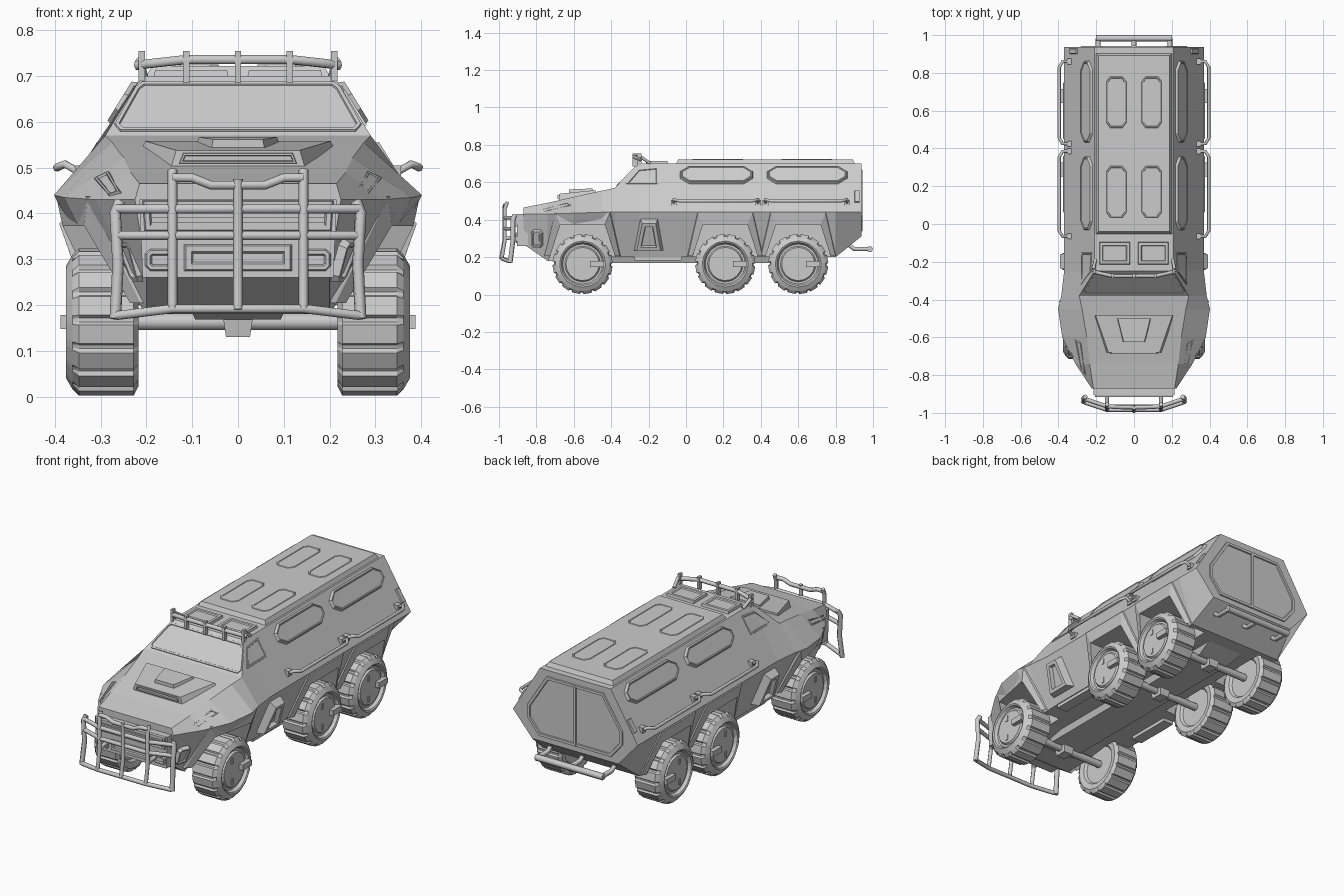
import bpy, bmesh, math
from mathutils import Vector

if "Cube" in bpy.data.objects:
    bpy.data.objects.remove(bpy.data.objects["Cube"])

def finish(bm, name, recalc=True):
    if recalc:
        bmesh.ops.recalc_face_normals(bm, faces=bm.faces[:])
    me = bpy.data.meshes.new(name)
    bm.to_mesh(me)
    bm.free()
    ob = bpy.data.objects.new(name, me)
    bpy.context.collection.objects.link(ob)
    return ob

def loft(bm, rings, closed=True, caps=True):
    rows = [[bm.verts.new(p) for p in r] for r in rings]
    n = len(rows[0])
    for a, b in zip(rows, rows[1:]):
        for i in range(n if closed else n - 1):
            j = (i + 1) % n
            bm.faces.new((a[i], a[j], b[j], b[i]))
    if caps:
        bm.faces.new(rows[0])
        bm.faces.new(rows[-1])

def box(name, c, s, taper=1.0):
    bm = bmesh.new()
    rings = []
    for k, t in ((-.5, taper), (.5, 1)):
        rings.append([(c[0] + i * s[0] * t / 2, c[1] + j * s[1] * t / 2, c[2] + k * s[2])
                      for i, j in ((-1, -1), (1, -1), (1, 1), (-1, 1))])
    loft(bm, rings)
    return finish(bm, name)

def tube(name, pts, r=.011):
    cu = bpy.data.curves.new(name, 'CURVE')
    cu.dimensions = '3D'
    cu.bevel_depth, cu.bevel_resolution, cu.use_fill_caps = r, 1, True
    sp = cu.splines.new('POLY')
    sp.points.add(len(pts) - 1)
    for p, q in zip(sp.points, pts):
        p.co = (*q, 1)
    ob = bpy.data.objects.new(name, cu)
    bpy.context.collection.objects.link(ob)
    return ob

def panel(name, pts, n, h=.012, taper=.006, border=.012, recess=.006):
    """Raised plate with a sloped edge and an optional sunken middle."""
    n = Vector(n).normalized()
    bm = bmesh.new()
    f = bm.faces.new([bm.verts.new(Vector(p) - n * .005) for p in pts])
    f.normal_update()
    if f.normal.dot(n) < 0:
        f.normal_flip()
    steps = [(taper, h + .005)] + ([(border, 0), (.004, -recess)] if recess else [])
    for t, d in steps:
        bmesh.ops.inset_individual(bm, faces=[f], thickness=t, depth=d, use_even_offset=True)
    return finish(bm, name, False)

# Hull sections: y, top x/z, belt x/z, bottom x/z
SEC = [(-.87, .215, .465, .225, .43, .20, .27),
       (-.74, .235, .49, .31, .43, .20, .18),
       (-.60, .25, .522, .38, .435, .25, .18),
       (-.45, .275, .555, .402, .44, .27, .20),
       (-.38, .29, .57, .385, .44, .28, .20),
       (-.25, .21, .70, .37, .44, .285, .20),
       (.80, .21, .70, .37, .44, .285, .20),
       (.937, .21, .70, .37, .44, .255, .31)]

def surf(y, z):
    i = max(k for k in range(len(SEC) - 1) if k == 0 or SEC[k][0] <= y)
    a, b = SEC[i], SEC[i + 1]
    t = (y - a[0]) / (b[0] - a[0])
    _, tx, tz, mx, mz, bx, bz = [p + (q - p) * t for p, q in zip(a, b)]
    if z > mz:
        return mx + (tx - mx) * (z - mz) / (tz - mz)
    return bx + (mx - bx) * (z - bz) / (mz - bz)

def side_panel(name, pts, **kw):
    cy = sum(p[0] for p in pts) / len(pts)
    cz = sum(p[1] for p in pts) / len(pts)
    e = .01
    dy = (surf(cy + e, cz) - surf(cy - e, cz)) / (2 * e)
    dz = (surf(cy, cz + e) - surf(cy, cz - e)) / (2 * e)
    for s, tag in ((1, "right"), (-1, "left")):
        panel(name + "_" + tag, [(s * surf(y, z), y, z) for y, z in pts], (s, -dy, -dz), **kw)

def chamfered(a, b, c, d, k, m):
    return [(a + k, c), (b - k, c), (b, c + m), (b, d - m), (b - k, d), (a + k, d), (a, d - m), (a, c + m)]

# Hull with wheel arches cut out
bm = bmesh.new()
loft(bm, [[(tx, y, tz), (mx, y, mz), (bx, y, bz), (-bx, y, bz), (-mx, y, mz), (-tx, y, tz)]
          for y, tx, tz, mx, mz, bx, bz in SEC])
hull = finish(bm, "hull")
WHEELS = (-.553, .21, .60)
bm = bmesh.new()
for wy in WHEELS:
    prof = [(-.22, .1), (-.175, .2), (-.12, .375), (.12, .375), (.175, .2), (.22, .1)]
    for s in (1, -1):
        loft(bm, [[(s * x, wy + y, z) for y, z in prof] for x in (.18, .6)])
cutter = finish(bm, "arch_cutter")
cutter.hide_render = True
cutter.hide_viewport = True
mod = hull.modifiers.new("arches", 'BOOLEAN')
mod.object, mod.operation, mod.solver = cutter, 'DIFFERENCE', 'EXACT'

# Arch flares
for wy in WHEELS:
    for s in (1, -1):
        out = [(-.205, .205), (-.15, .437), (.15, .437), (.205, .205)]
        inn = [(-.174, .205), (-.119, .373), (.119, .373), (.174, .205)]
        bm = bmesh.new()
        loft(bm, [[(s * (surf(wy + y, z) + o), wy + y * k, z) for y, z in row]
                  for row, o, k in ((out, -.005, 1), (out, .008, .97), (inn, .02, 1), (inn, -.05, 1))],
             closed=False, caps=False)
        finish(bm, "arch_flare")

# Wheels with tread blocks
TIRE = [(.235, .001, 0), (.235, .10, 0), (.222, .11, 0), (.217, .14, 0), (.228, .161, 1), (.347, .161, 1),
        (.362, .146, 0), (.376, .122, 0), (.372, .114, 0), (.356, .106, 0), (.356, .095, 0),
        (.366, .088, 0), (.366, .001, 0)]
ANG = [(i + f, lo) for i in range(16) for f, lo in ((0, 1), (.14, 1), (.24, 0), (.9, 0))]
for wy in WHEELS:
    for s in (1, -1):
        bm = bmesh.new()
        loft(bm, [[(s * x, wy + (r - .009 * t * lo) * math.sin(a * math.tau / 16),
                    .163 + (r - .009 * t * lo) * math.cos(a * math.tau / 16)) for a, lo in ANG]
                  for x, r, t in TIRE])
        finish(bm, "wheel")
        box("hub_lug", (s * .372, wy + .078, .163), (.032, .075, .03))
        for dz in (-.055, .055):
            box("rim_slot", (s * .366, wy - .02, .163 + dz), (.008, .014, .03))
    tube("axle", [(-.25, wy, .163), (.25, wy, .163)], .02)
    box("differential", (0, wy, .168), (.075, .09, .075), .7)

# Underside
box("chassis_keel", (0, .02, .188), (.22, 1.45, .04), .85)
for s in (1, -1):
    box("running_board", (s * .25, -.15, .192), (.06, .25, .02))

# Roof plate, hatches and light rack
def flat(a, b, c, d, z, k=.0, m=.0):
    pts = chamfered(a, b, c, d, k, m) if k else [(a, c), (b, c), (b, d), (a, d)]
    return [(x, y, z) for x, y in pts]
panel("roof_plate", flat(-.203, .203, -.055, .905, .70), (0, 0, 1), h=.022, taper=.014, recess=0)
for s in (1, -1):
    for y in (.03, .505):
        a, b = sorted((s * .037, s * .15))
        panel("roof_hatch", flat(a, b, y, y + .28, .722, .022, .03), (0, 0, 1), h=.003, taper=.006, border=.006, recess=.008)
    a, b = sorted((s * .02, s * .185))
    panel("crew_hatch", flat(a, b, -.215, -.095, .70), (0, 0, 1), h=.013, taper=.004, border=.014, recess=.005)
    tube("rack_end", [(s * .205, -.19, .70), (s * .215, -.24, .735)], .009)
tube("rack_bar", [(-.22, -.24, .723), (-.205, -.255, .726), (-.115, -.275, .736), (.115, -.275, .736),
                  (.205, -.255, .726), (.22, -.24, .723)], .011)
for x in (-.21, -.113, 0, .113, .21):
    box("rack_post", (x, -.262 - (.012 if abs(x) < .2 else -.012), .72), (.014, .022, .07))

# Side windows, door window, rails, steps and lamps
for a, b in ((-.035, .36), (.43, .865)):
    side_panel("side_window", chamfered(a, b, .59, .688, .05, .03), h=.013, taper=.008, border=.004, recess=.003)
side_panel("door_window", [(-.325, .59), (-.255, .67), (-.15, .68), (-.15, .59)], h=.004, taper=.003, border=.006, recess=.008)
side_panel("side_step", [(-.28, .235), (-.245, .405), (-.15, .405), (-.12, .235)], h=.04, taper=.014, border=.018, recess=.022)
side_panel("fender_slot", [(-.80, .447), (-.63, .492), (-.61, .475), (-.77, .437)], h=.004, taper=.003, border=.004, recess=.008)
side_panel("nose_lamp", chamfered(-.83, -.765, .25, .345, .012, .015), h=.014, taper=.006, border=.008, recess=.006)
side_panel("tail_lamp", [(.90, .49), (.93, .49), (.93, .555), (.90, .555)], h=.008, taper=.003, recess=0)
for s in (1, -1):
    for a, b in ((-.065, .385), (.425, .86)):
        tube("grab_rail", [(s * .335, a, .483), (s * .378, a, .508), (s * .396, a + .03, .50),
                           (s * .396, b - .03, .50), (s * .378, b, .508), (s * .335, b, .483)], .009)
        for y in (a, b):
            box("rail_foot", (s * .343, y, .49), (.026, .03, .03))

# Windshield and hood scoop
ws = [(.258, .578), (.272, .594), (.226, .676), (.21, .688)]
panel("windshield", [(x, z - .95, z) for x, z in ws] + [(-x, z - .95, z) for x, z in ws[::-1]], (0, -1, 1),
      h=.004, taper=.003, border=.008, recess=.01)
def scoop(name, y0, y1, w0, w1, z0, z1, drop):
    bm = bmesh.new()
    loft(bm, [[(-w, y, z), (w, y, z), (w * .9, y, t), (-w * .9, y, t)]
              for y, w, z, t in ((y0, w0, z0 - drop, z0), (y1, w1, z1 - drop, z1))])
    return finish(bm, name)
scoop("hood_scoop", -.485, -.68, .225, .15, .558, .538, .05)
scoop("scoop_top", -.50, -.625, .095, .06, .567, .562, .03)
panel("scoop_intake", [(-.13, -.68, .508), (.13, -.68, .508), (.12, -.68, .533), (-.12, -.68, .533)], (0, -1, 0),
      h=.006, taper=.002, border=.004, recess=.015)

# Nose block, grille and headlamps
NY = -.905
box("nose_block", (0, -.875, .345), (.43, .06, .17), .97)
panel("grille_frame", [(-.205, NY, .36), (.205, NY, .36), (.21, NY, .43), (-.21, NY, .43)], (0, -1, 0),
      h=.01, taper=.004, border=.01, recess=.009)
for z in (.375, .395, .415):
    box("grille_slat", (0, NY - .004, z), (.38, .012, .01))
panel("lower_grille", [(-.12, NY, .272), (.12, NY, .272), (.12, NY, .335), (-.12, NY, .335)], (0, -1, 0), h=.006)
for s in (1, -1):
    a, b = sorted((s * .13, s * .205))
    panel("headlamp", [(x, NY, z) for x, z in chamfered(a, b, .272, .325, .012, .012)], (0, -1, 0), h=.006, border=.007)
    # Bull bar uprights and mounts
    tube("bull_post", [(s * .143, -.955, .495), (s * .143, -.968, .46), (s * .143, -.968, .29), (s * .143, -.985, .19)])
    tube("bull_outer_post", [(s * .258, -.915, .425), (s * .268, -.925, .40), (s * .262, -.925, .29), (s * .268, -.94, .17)], .013)
    tube("bull_mount", [(s * .143, -.968, .30), (s * .143, -.88, .31)])
tube("bull_centre_post", [(0, -.972, .475), (0, -.972, .29), (0, -.99, .19)])
tube("bull_top_bar", [(-.143, -.965, .478), (-.10, -.968, .478), (-.06, -.97, .462), (.06, -.97, .462),
                      (.10, -.968, .478), (.143, -.965, .478)])
for z, y in ((.41, 0), (.352, 0), (.192, -.018)):
    e = z - (.015 if z < .3 else 0)
    tube("bull_cross_bar", [(-.265, -.925 + y, e), (-.143, -.966 + y, z), (.143, -.966 + y, z), (.265, -.925 + y, e)])

# Rear doors and bumper
door = [(.17, .67), (.285, .49), (.285, .42), (.215, .335)]
panel("rear_doors", [(x, .937, z) for x, z in door] + [(-x, .937, z) for x, z in door[::-1]], (0, 1, 0),
      h=.006, taper=.004, border=.014, recess=.012)
box("door_seam", (0, .937, .5), (.014, .014, .32))
tube("rear_bumper", [(-.20, .983, .243), (.20, .983, .243)], .017)
for x in (-.19, 0, .19):
    tube("bumper_bracket", [(x, .85, .28), (x, .90, .243), (x, .983, .243)], .013)
